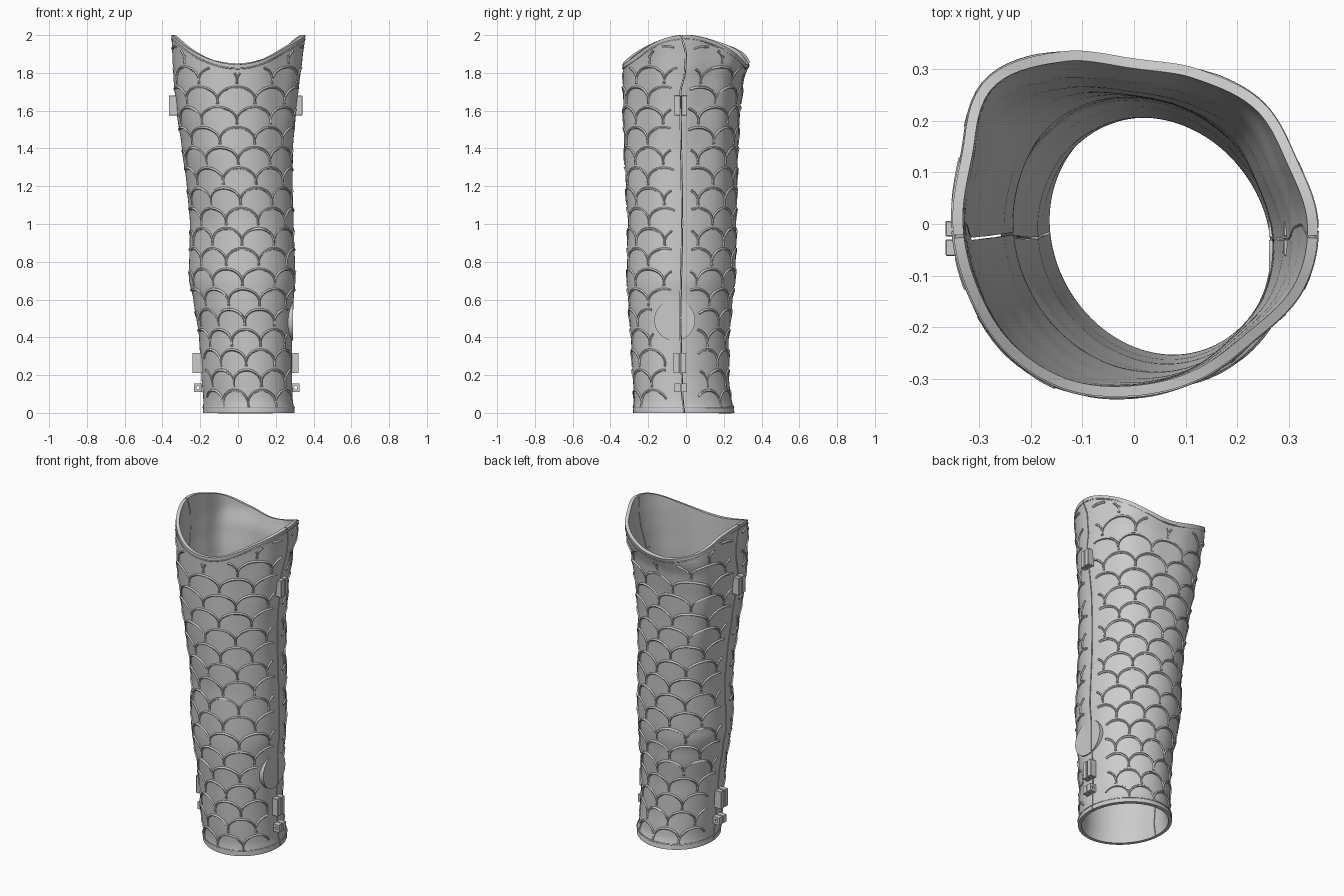
import bpy, bmesh, math
from mathutils import Vector, Matrix

if "Cube" in bpy.data.objects:
    bpy.data.objects.remove(bpy.data.objects["Cube"])

# Shell outline by height: z, x min, x max, y min, y max
PROFILE = [(0, -.185, .298, -.278, .255), (.025, -.184, .297, -.278, .252), (.06, -.182, .289, -.272, .237),
           (.2, -.193, .284, -.281, .225), (.4, -.205, .285, -.29, .225), (.6, -.235, .293, -.305, .245),
           (.7, -.258, .303, -.31, .258), (.8, -.257, .3, -.31, .262), (1, -.253, .294, -.307, .265),
           (1.2, -.27, .289, -.32, .27), (1.4, -.297, .292, -.33, .275), (1.6, -.325, .31, -.335, .285),
           (1.75, -.34, .328, -.337, .302), (1.86, -.346, .343, -.339, .335), (2, -.352, .36, -.34, .34)]
# Roundness of the top opening every 22.5 degrees, from +x anticlockwise
TOP = [.99, .955, 1.0, .97, .97, 1.08, 1.17, 1.03, 1, .995, 1.02, 1.02, .985, .963, .94, .99]
SEAM = [(0, -.01), (.1, -.02), (.5, -.03), (1, -.02), (1.7, -.03), (1.8, -.005), (1.9, 0), (2, -.025)]


def catmull(a, b, c, d, t):
    return b + .5 * t * (c - a + t * (2 * a - 5 * b + 4 * c - d + t * (3 * (b - c) + d - a)))


def lookup(table, z):
    n = len(table)
    i = max([k for k in range(n - 1) if table[k][0] <= z] or [0])
    t = min(1, max(0, (z - table[i][0]) / (table[i + 1][0] - table[i][0])))
    p, q = table[i], table[i + 1]
    s = t * t * (3 - 2 * t) * .4 + t * .6
    return [u + (w - u) * s for u, w in zip(p[1:], q[1:])]


def surface(th, z):
    x0, x1, y0, y1 = lookup(PROFILE, z)
    f = (th / (2 * math.pi) * 16) % 16
    i = int(f)
    top = catmull(*[TOP[(i + k) % 16] for k in (-1, 0, 1, 2)], f - i)
    low = 1 - .05 * math.sin(2 * th)
    w = min(1, max(0, (z - .7) / 1.15))
    r = low + (top - low) * w * w * (3 - 2 * w)
    return Vector(((x0 + x1) / 2 + (x1 - x0) / 2 * r * math.cos(th),
                   (y0 + y1) / 2 + (y1 - y0) / 2 * r * math.sin(th), z))


def rim_height(th):
    return 1.845 + .155 * math.cos(th) ** 2


def seam_angle(z, gap):
    _, _, y0, y1 = lookup(PROFILE, z)
    return math.asin((lookup(SEAM, z)[0] + gap - (y0 + y1) / 2) / ((y1 - y0) / 2))


def finish(name, bm, angle=35):
    me = bpy.data.meshes.new(name)
    bm.to_mesh(me)
    bm.free()
    ob = bpy.data.objects.new(name, me)
    bpy.context.collection.objects.link(ob)
    smooth(ob, angle)
    return ob


def smooth(ob, angle=35):
    bpy.ops.object.select_all(action='DESELECT')
    ob.select_set(True)
    bpy.context.view_layer.objects.active = ob
    for m in list(ob.modifiers):
        bpy.ops.object.modifier_apply(modifier=m.name)
    bpy.ops.object.shade_smooth_by_angle(angle=math.radians(angle))


# Two half shells meeting at the wavy side seams
def half_shell(name, back):
    rows, cols = 84, 64
    bm = bmesh.new()
    grid = []
    for i in range(rows + 1):
        v = i / rows
        s = seam_angle(2 * v, .003 if back else -.003)
        a, b = (s, math.pi - s) if back else (math.pi - s, 2 * math.pi + s)
        row = []
        for j in range(cols + 1):
            th = a + (b - a) * j / cols
            row.append(bm.verts.new(surface(th, v * rim_height(th))))
        grid.append(row)
    for i in range(rows):
        for j in range(cols):
            bm.faces.new((grid[i][j], grid[i][j + 1], grid[i + 1][j + 1], grid[i + 1][j]))
    ob = finish(name, bm)
    mod = ob.modifiers.new("thickness", 'SOLIDIFY')
    mod.thickness = .02
    mod.offset = -1
    smooth(ob)


half_shell("front_shell", False)
half_shell("back_shell", True)


# Raised lines that follow the shell, sunk slightly into it
def raised_lines(name, runs, depth):
    cu = bpy.data.curves.new(name, 'CURVE')
    cu.dimensions = '3D'
    cu.bevel_depth = depth
    cu.bevel_resolution = 1
    cu.use_fill_caps = True
    for run in runs:
        sp = cu.splines.new('POLY')
        sp.points.add(len(run) - 1)
        for pt, (co, rad) in zip(sp.points, run):
            pt.co = (*co, 1)
            pt.radius = rad
    ob = bpy.data.objects.new(name, cu)
    bpy.context.collection.objects.link(ob)
    bpy.ops.object.select_all(action='DESELECT')
    ob.select_set(True)
    bpy.context.view_layer.objects.active = ob
    bpy.ops.object.convert(target='MESH')
    smooth(bpy.context.view_layer.objects.active, 60)


def clear_of_parts(p, th):
    if p.z > rim_height(th) - .04:
        return False
    if abs(p.y - lookup(SEAM, p.z)[0]) < (.085 if p.z < .34 else .04):
        return False
    return not (p.x > 0 and math.hypot(p.y + .06, p.z - .49) < .125)


# Overlapping scale arches in staggered rows
runs = []
PER_ROW, STEP = 10, .107
for k in range(18):
    for j in range(PER_ROW):
        mid = (j + .5 * (k % 2)) * 2 * math.pi / PER_ROW
        run = []
        for n in range(19):
            phi = math.radians(-16 + 212 * n / 18)
            th = mid + math.cos(phi) * math.pi / PER_ROW
            p = surface(th, .05 + k * STEP + .07 * math.sin(phi))
            if clear_of_parts(p, th):
                run.append((p, .65 + .35 * max(0, math.sin(phi))))
            else:
                if len(run) > 2:
                    runs.append(run)
                run = []
        if len(run) > 2:
            runs.append(run)
raised_lines("scale_ridges", runs, .0075)

# Fine beads below the top rim and above the bottom edge
beads = []
for low in (True, False):
    for start in (0, math.pi):
        run = []
        for n in range(65):
            th = start + .01 + (math.pi - .02) * n / 64 - .03 * math.cos(math.pi * n / 64) * (1 if start == 0 else -1)
            p = surface(th, .03 if low else rim_height(th) - .022)
            run.append((p, 1))
        beads.append(run)
raised_lines("edge_beads", beads, .004)


# Flat round side pad, split along the seam
def half_pad(name, side):
    bm = bmesh.new()
    bmesh.ops.create_cone(bm, cap_ends=True, segments=64, radius1=.108, radius2=.108, depth=.03,
                          matrix=Matrix.Translation((.277, -.06, .49)) @ Matrix.Rotation(math.pi / 2, 4, 'Y'))
    res = bmesh.ops.bisect_plane(bm, geom=bm.verts[:] + bm.edges[:] + bm.faces[:],
                                 plane_co=(0, -.028 + side * .003, 0), plane_no=(0, -side, 0), clear_outer=True)
    bmesh.ops.holes_fill(bm, edges=[e for e in res['geom_cut'] if isinstance(e, bmesh.types.BMEdge)])
    finish(name, bm)


half_pad("side_pad_front", -1)
half_pad("side_pad_back", 1)


def block(name, x0, x1, y0, y1, z0, z1):
    bm = bmesh.new()
    bmesh.ops.create_cube(bm, size=1, matrix=Matrix.Translation(((x0 + x1) / 2, (y0 + y1) / 2, (z0 + z1) / 2))
                          @ Matrix.Diagonal((x1 - x0, y1 - y0, z1 - z0, 1)))
    bmesh.ops.bevel(bm, geom=bm.edges[:], offset=.002, segments=1, affect='EDGES')
    finish(name, bm, 30)


# Small lug with a bolt hole running front to back
def lug(name, x0, x1, y0, y1, z0, z1):
    bm = bmesh.new()
    n, cx, cz, hx, hz = 16, (x0 + x1) / 2, (z0 + z1) / 2, (x1 - x0) / 2, (z1 - z0) / 2
    rings = []
    for y, hole in ((y0, 0), (y1, 0), (y1, 1), (y0, 1)):
        ring = []
        for i in range(n):
            c, s = math.cos(2 * math.pi * i / n), math.sin(2 * math.pi * i / n)
            m = max(abs(c), abs(s))
            dx, dz = (c * .009, s * .009) if hole else (c / m * hx, s / m * hz)
            ring.append(bm.verts.new((cx + dx, y, cz + dz)))
        rings.append(ring)
    for a in range(4):
        p, q = rings[a], rings[(a + 1) % 4]
        for i in range(n):
            bm.faces.new((p[i], p[(i + 1) % n], q[(i + 1) % n], q[i]))
    bmesh.ops.recalc_face_normals(bm, faces=bm.faces[:])
    finish(name, bm, 30)


# Clasps across both seams: upper, lower and bolt lugs, each in two halves
for side, up, low, small in (("right", (.29, .341), (.265, .321), (.285, .325)),
                             ("left", (-.366, -.315), (-.242, -.185), (-.234, -.19))):
    for half, y0, y1 in (("front", -.062, -.03), ("back", -.024, .006)):
        block(f"upper_clasp_{side}_{half}", *up, y0, y1, 1.575, 1.68)
        block(f"lower_clasp_{side}_{half}", *low, y0 - .005, y1 - .005, .21, .318)
        lug(f"bolt_lug_{side}_{half}", *small, y0, y1, .11, .156)
